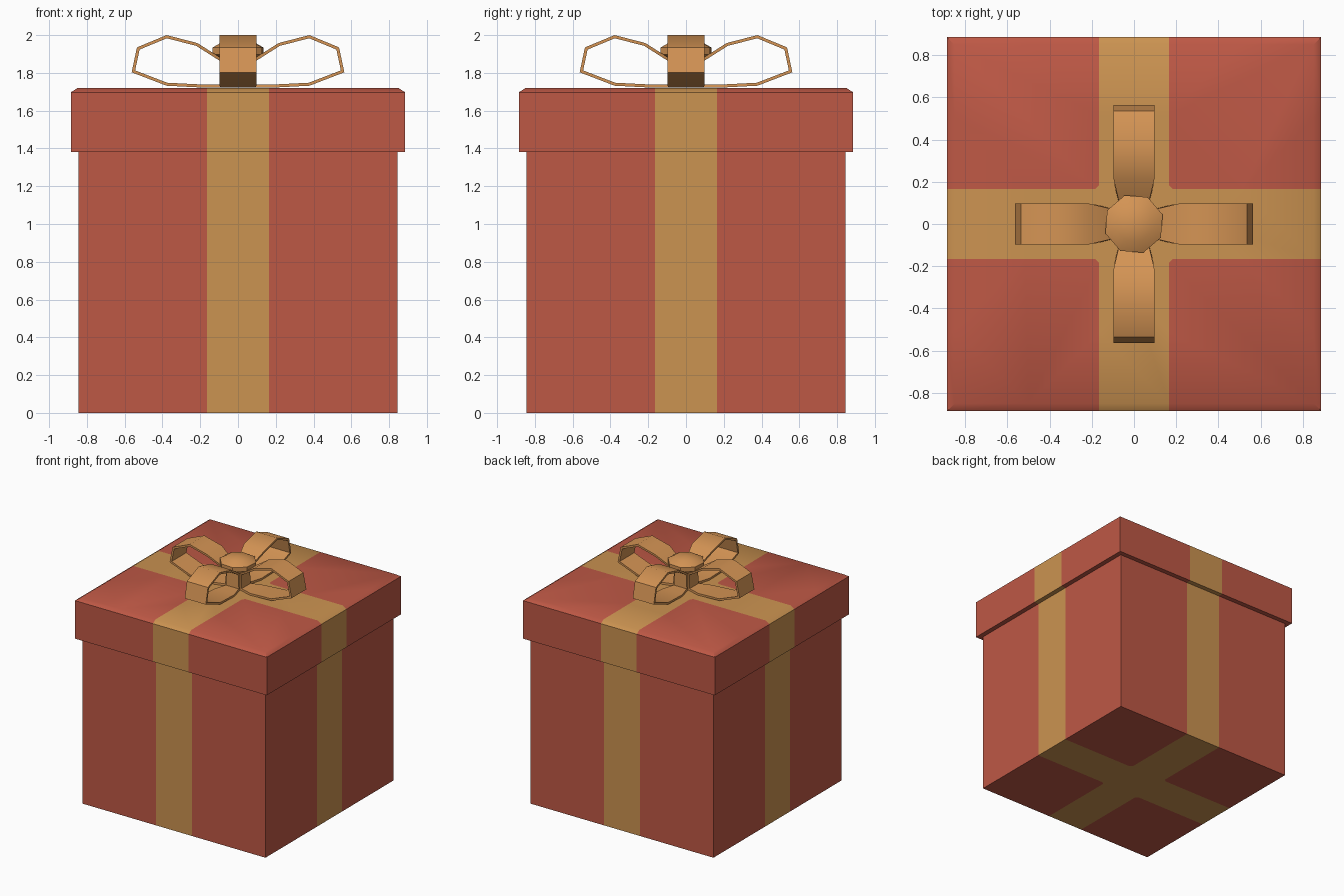
import bpy, bmesh, math
from mathutils import Matrix, Vector

if "Cube" in bpy.data.objects:
    bpy.data.objects.remove(bpy.data.objects["Cube"])


def material(name, rgb):
    m = bpy.data.materials.new(name)
    m.diffuse_color = (*rgb, 1)
    m.use_nodes = True
    m.node_tree.nodes["Principled BSDF"].inputs["Base Color"].default_value = m.diffuse_color
    return m


RED = material("red paper", (0.515, 0.098, 0.060))
GOLD = material("gold ribbon", (0.60, 0.292, 0.082))
BOW = material("bow gold", (0.66, 0.296, 0.089))
RIBBON = 0.165   # half width of the ribbon


def finish(name, bm, mats, angle):
    bmesh.ops.recalc_face_normals(bm, faces=bm.faces)
    me = bpy.data.meshes.new(name)
    bm.to_mesh(me)
    bm.free()
    for m in mats:
        me.materials.append(m)
    me.shade_smooth()
    me.set_sharp_from_angle(angle=math.radians(angle))
    ob = bpy.data.objects.new(name, me)
    bpy.context.collection.objects.link(ob)
    return ob


def square_stack(name, levels):
    """Square box from (half width, z) levels, cut so the ribbon cross is flush."""
    bm = bmesh.new()
    rings = [[bm.verts.new((sx * h, sy * h, z))
              for sx, sy in ((-1, -1), (1, -1), (1, 1), (-1, 1))] for h, z in levels]
    for a, b in zip(rings, rings[1:]):
        for i in range(4):
            j = (i + 1) % 4
            bm.faces.new((a[i], a[j], b[j], b[i]))
    bm.faces.new(rings[0])
    bm.faces.new(rings[-1])
    corner = 2 * RIBBON + 0.02
    cuts = [((s * RIBBON, 0, 0), (1, 0, 0)) for s in (-1, 1)]
    cuts += [((0, s * RIBBON, 0), (0, 1, 0)) for s in (-1, 1)]
    cuts += [((s * corner, 0, 0), (1, t, 0)) for s in (-1, 1) for t in (-1, 1)]
    for co, no in cuts:
        bmesh.ops.bisect_plane(bm, geom=bm.verts[:] + bm.edges[:] + bm.faces[:],
                               plane_co=co, plane_no=no)
    for f in bm.faces:
        c = f.calc_center_median()
        x, y = abs(c.x), abs(c.y)
        f.material_index = int(min(x, y) < RIBBON or x + y < corner)
    return finish(name, bm, (RED, GOLD), 40)


# Box and lid
square_stack("box_body", [(0.845, 0), (0.845, 1.39)])
square_stack("box_lid", [(0.885, 1.38), (0.885, 1.697), (0.85, 1.72)])

# Bow loop outline: (distance from centre, height, half width)
LOOP = [(0.06, 1.722, 0.06), (0.18, 1.722, 0.092), (0.378, 1.732, 0.097),
        (0.563, 1.803, 0.097), (0.535, 1.935, 0.097), (0.378, 2.0, 0.097),
        (0.215, 1.958, 0.097), (0.10, 1.885, 0.07), (0.055, 1.86, 0.055)]


def bow_loop(name, angle):
    bm = bmesh.new()
    n = len(LOOP)
    rings = []
    for i, (r, z, w) in enumerate(LOOP):
        p = Vector((r, z))
        d0 = (p - Vector(LOOP[i - 1][:2])).normalized()
        d1 = (Vector(LOOP[(i + 1) % n][:2]) - p).normalized()
        t = (d0 + d1).normalized()
        q = p + Vector((-t.y, t.x)) * 0.016 / max(0.5, t.dot(d0))
        rings.append([bm.verts.new((a.x, y, a.y))
                      for a, y in ((p, -w), (p, w), (q, w), (q, -w))])
    for i in range(n):
        a, b = rings[i], rings[(i + 1) % n]
        for k in range(4):
            m = (k + 1) % 4
            bm.faces.new((a[k], a[m], b[m], b[k]))
    bm.transform(Matrix.Rotation(angle, 4, 'Z'))
    return finish(name, bm, (BOW,), 40)


for i, side in enumerate(("right", "back", "left", "front")):
    bow_loop("bow_loop_" + side, i * math.pi / 2)

# Knot: squashed faceted ball
bm = bmesh.new()
bmesh.ops.create_uvsphere(bm, u_segments=8, v_segments=5, radius=1)
bm.transform(Matrix.Translation((0, 0, 1.915)) @ Matrix.Diagonal((0.15, 0.15, 0.06, 1))
             @ Matrix.Rotation(math.radians(18), 4, 'Z'))
finish("bow_knot", bm, (BOW,), 30)
